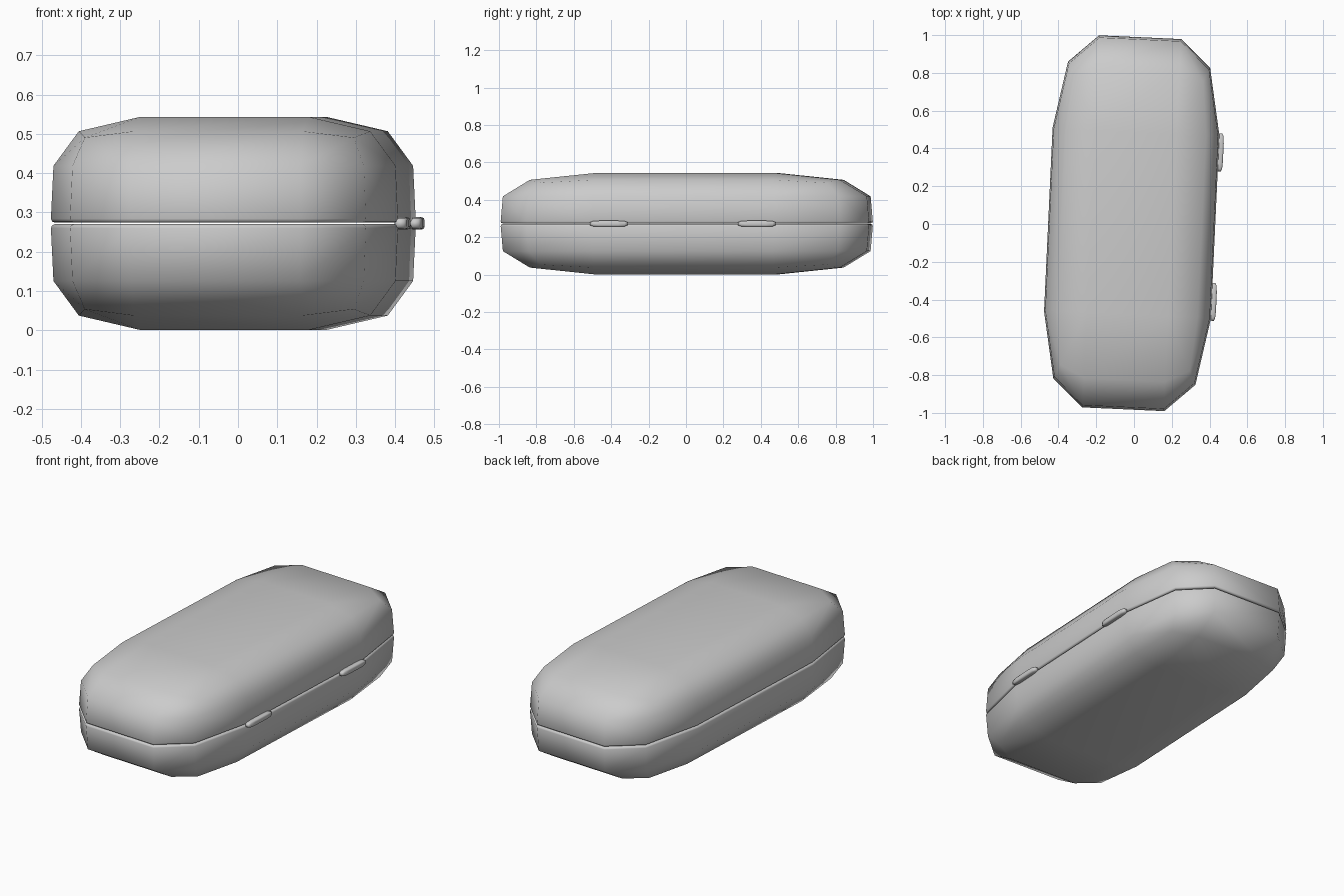
import bpy, bmesh
from math import radians
from mathutils import Matrix

cube = bpy.data.objects.get("Cube")
if cube:
    bpy.data.objects.remove(cube, do_unlink=True)

mat = bpy.data.materials.new("grey_shell")
mat.use_nodes = True
grey = (0.6, 0.6, 0.6, 1)
mat.diffuse_color = grey
mat.node_tree.nodes["Principled BSDF"].inputs["Base Color"].default_value = grey

SEAM = 0.272
# The whole case is turned slightly about the vertical axis
PLACE = Matrix.Translation((-0.012, 0.004, SEAM)) @ Matrix.Rotation(radians(-2.66), 4, 'Z')


def bevelled_box(half, offset):
    """Unit cube with two-segment rounded edges, stretched to size."""
    bm = bmesh.new()
    bmesh.ops.create_cube(bm, size=2)
    bmesh.ops.bevel(bm, geom=bm.edges[:], offset=offset, segments=2,
                    profile=0.5, affect='EDGES')
    bmesh.ops.scale(bm, vec=half, verts=bm.verts)
    return bm


def finish(bm, name):
    bmesh.ops.recalc_face_normals(bm, faces=bm.faces)
    bm.transform(PLACE)
    for f in bm.faces:
        f.smooth = True
    mesh = bpy.data.meshes.new(name)
    bm.to_mesh(mesh)
    bm.free()
    mesh.materials.append(mat)
    obj = bpy.data.objects.new(name, mesh)
    bpy.context.collection.objects.link(obj)


def shell(name, side):
    """Half of the case, with a softly rounded rim at the seam."""
    bm = bevelled_box((0.442, 0.986, 0.246), 0.506)
    cut = bmesh.ops.bisect_plane(bm, geom=bm.verts[:] + bm.edges[:] + bm.faces[:],
                                 plane_co=(0, 0, 0), plane_no=(0, 0, 1), clear_inner=True)
    rim = [e for e in cut["geom_cut"] if isinstance(e, bmesh.types.BMEdge)]
    bmesh.ops.contextual_create(bm, geom=rim)
    # Raise the upper part and draw the walls in slightly
    for v in bm.verts:
        if v.co.z > 0.01:
            v.co.x *= 0.986
            v.co.y *= 0.988
            v.co.z += 0.025
        else:
            v.co.z = 0.002
    rim = [e for e in bm.edges if all(v.co.z < 0.01 for v in e.verts)]
    bmesh.ops.bevel(bm, geom=rim, offset=0.01, segments=2, profile=0.5, affect='EDGES')
    bmesh.ops.scale(bm, vec=(1, 1, side), verts=bm.verts)
    finish(bm, name)


shell("lid", 1)
shell("base", -1)

# Two rounded hinges along the left edge
for name, y in (("front_hinge", -0.396), ("rear_hinge", 0.396)):
    bm = bevelled_box((0.018, 0.1, 0.016), 0.5)
    bmesh.ops.translate(bm, vec=(0.449, y, 0), verts=bm.verts)
    finish(bm, name)
